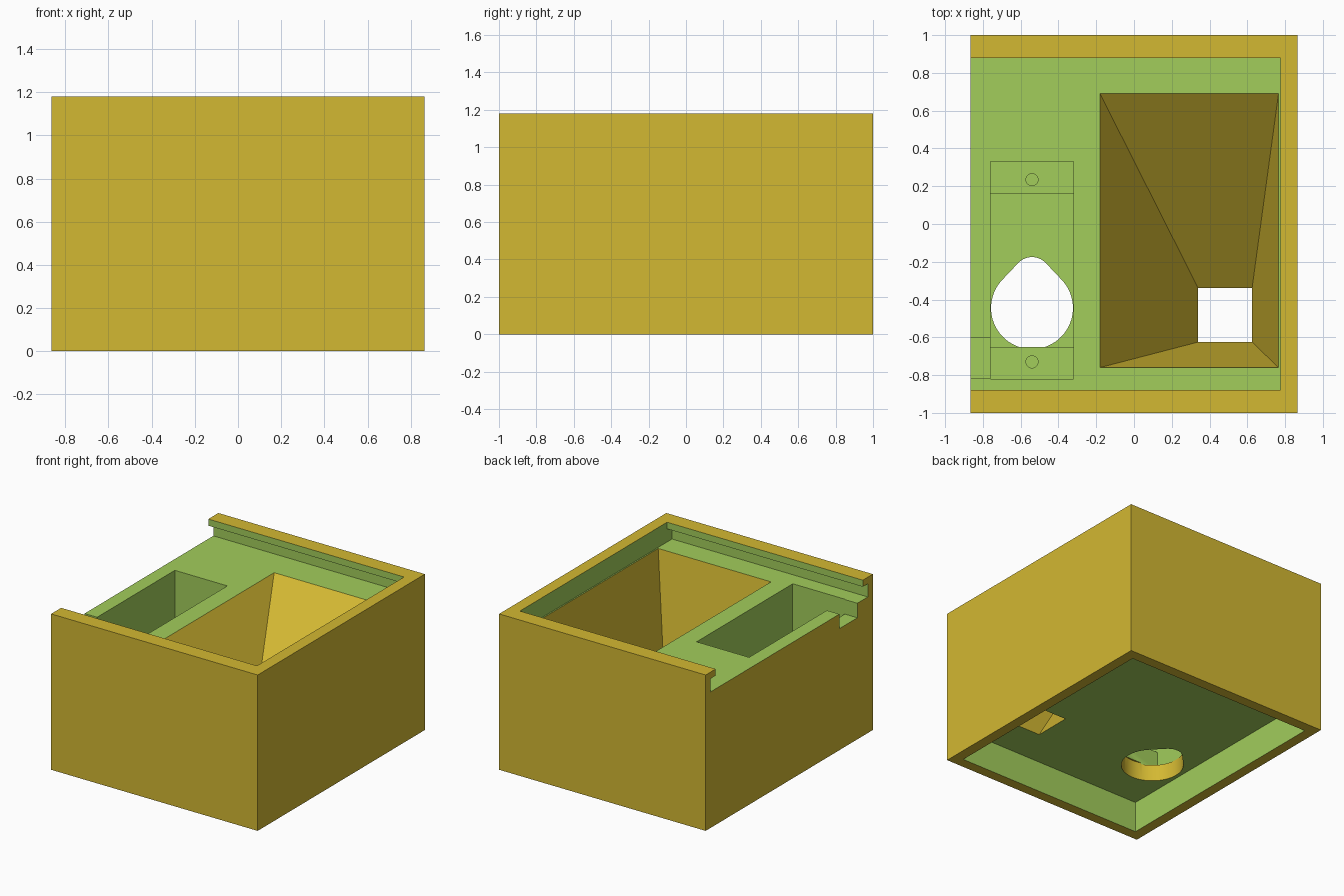
import bpy
import bmesh
from math import sin, cos, asin, pi

cube = bpy.data.objects.get("Cube")
if cube:
    bpy.data.objects.remove(cube, do_unlink=True)


def make_material(name, color):
    mat = bpy.data.materials.new(name)
    mat.use_nodes = True
    mat.diffuse_color = color
    mat.node_tree.nodes["Principled BSDF"].inputs["Base Color"].default_value = color
    return mat


MATERIALS = [make_material("mustard_yellow", (0.65, 0.48, 0.032, 1)),
             make_material("leaf_green", (0.36, 0.61, 0.105, 1))]
YELLOW, GREEN = 0, 1


def loft(name, low, z0, high, z1, color):
    """Solid between two outlines with the same point count."""
    bm = bmesh.new()
    a = [bm.verts.new((x, y, z0)) for x, y in low]
    b = [bm.verts.new((x, y, z1)) for x, y in high]
    bm.faces.new(a[::-1])
    bm.faces.new(b)
    for i in range(len(a)):
        j = (i + 1) % len(a)
        bm.faces.new((a[i], a[j], b[j], b[i]))
    bmesh.ops.recalc_face_normals(bm, faces=bm.faces)
    for f in bm.faces:
        f.material_index = color
    mesh = bpy.data.meshes.new(name)
    bm.to_mesh(mesh)
    bm.free()
    for mat in MATERIALS:
        mesh.materials.append(mat)
    obj = bpy.data.objects.new(name, mesh)
    bpy.context.collection.objects.link(obj)
    return obj


def rect(x0, x1, y0, y1):
    return [(x0, y0), (x1, y0), (x1, y1), (x0, y1)]


def block(name, x0, x1, y0, y1, z0, z1, color=GREEN):
    outline = rect(x0, x1, y0, y1)
    return loft(name, outline, z0, outline, z1, color)


def arc(cx, cy, r, start, end, steps):
    angles = [start + (end - start) * i / steps for i in range(steps + 1)]
    return [(cx + r * cos(t), cy + r * sin(t)) for t in angles]


def cut(body, cutter):
    cutter.hide_render = True
    mod = body.modifiers.new(cutter.name, 'BOOLEAN')
    mod.operation = 'DIFFERENCE'
    mod.solver = 'EXACT'
    mod.material_mode = 'INDEX'
    mod.object = cutter
    bpy.context.view_layer.objects.active = body
    bpy.ops.object.modifier_apply(modifier=mod.name)
    bpy.data.objects.remove(cutter, do_unlink=True)


# Outer box
W, D, H = 0.865, 1.0, 1.18
FLOOR, CEILING, DEEP, SHELF = 1.03, 0.235, 0.36, 0.51
body = block("dispenser_box", -W, W, -D, D, 0, H, YELLOW)

# Sliding lid channel, open on one side, with overhanging lips
cut(body, block("lid_groove", -1, 0.775, -0.94, 0.94, FLOOR, 1.13))
cut(body, block("lid_opening", -1, 0.775, -0.88, 0.88, 1.1, 1.3))

# Hollow underside
cut(body, block("base_cavity", 0.08 - W, W - 0.08, 0.08 - D, D - 0.08, -0.1, CEILING))

# Hopper funnel, lofted slightly past both ends
top, bottom = rect(-0.18, 0.765, -0.76, 0.69), rect(0.34, 0.625, -0.625, -0.34)


def funnel_outline(z):
    t = (z - CEILING) / (FLOOR - CEILING)
    return [(p[0] + (q[0] - p[0]) * t, p[1] + (q[1] - p[1]) * t)
            for p, q in zip(bottom, top)]


cut(body, loft("hopper_funnel", funnel_outline(0.215), 0.215,
               funnel_outline(1.05), 1.05, YELLOW))

# Motor pocket: mounting shelves, deep middle and cable slot
PX = -0.54
cut(body, block("mount_pocket", PX - 0.22, PX + 0.22, -0.82, 0.33, SHELF, 1.08))
cut(body, block("motor_well", PX - 0.22, PX + 0.22, -0.65, 0.16, DEEP, 0.6))
cut(body, block("cable_slot", -1, PX - 0.1, -0.815, -0.6, 0.92, 1.08))

# Egg-shaped shaft opening: two circles joined by tangents
R1, Y1, R2, Y2 = 0.217, -0.445, 0.1, -0.275
t = asin((R1 - R2) / (Y2 - Y1))
egg = arc(PX, Y1, R1, -pi - t, t, 40) + arc(PX, Y2, R2, t, pi - t, 14)
cut(body, loft("shaft_opening", egg, 0.2, egg, DEEP + 0.01, YELLOW))

# Blind screw holes in the shelves
for y in (-0.73, 0.235):
    ring = arc(PX, y, 0.032, 0, 2 * pi, 24)[:-1]
    cut(body, loft("screw_hole", ring, 0.3, ring, SHELF + 0.05, GREEN))

# Flat faces with a smooth shaft opening
bpy.ops.object.select_all(action='DESELECT')
body.select_set(True)
bpy.context.view_layer.objects.active = body
bpy.ops.object.shade_smooth_by_angle(angle=pi / 7)
